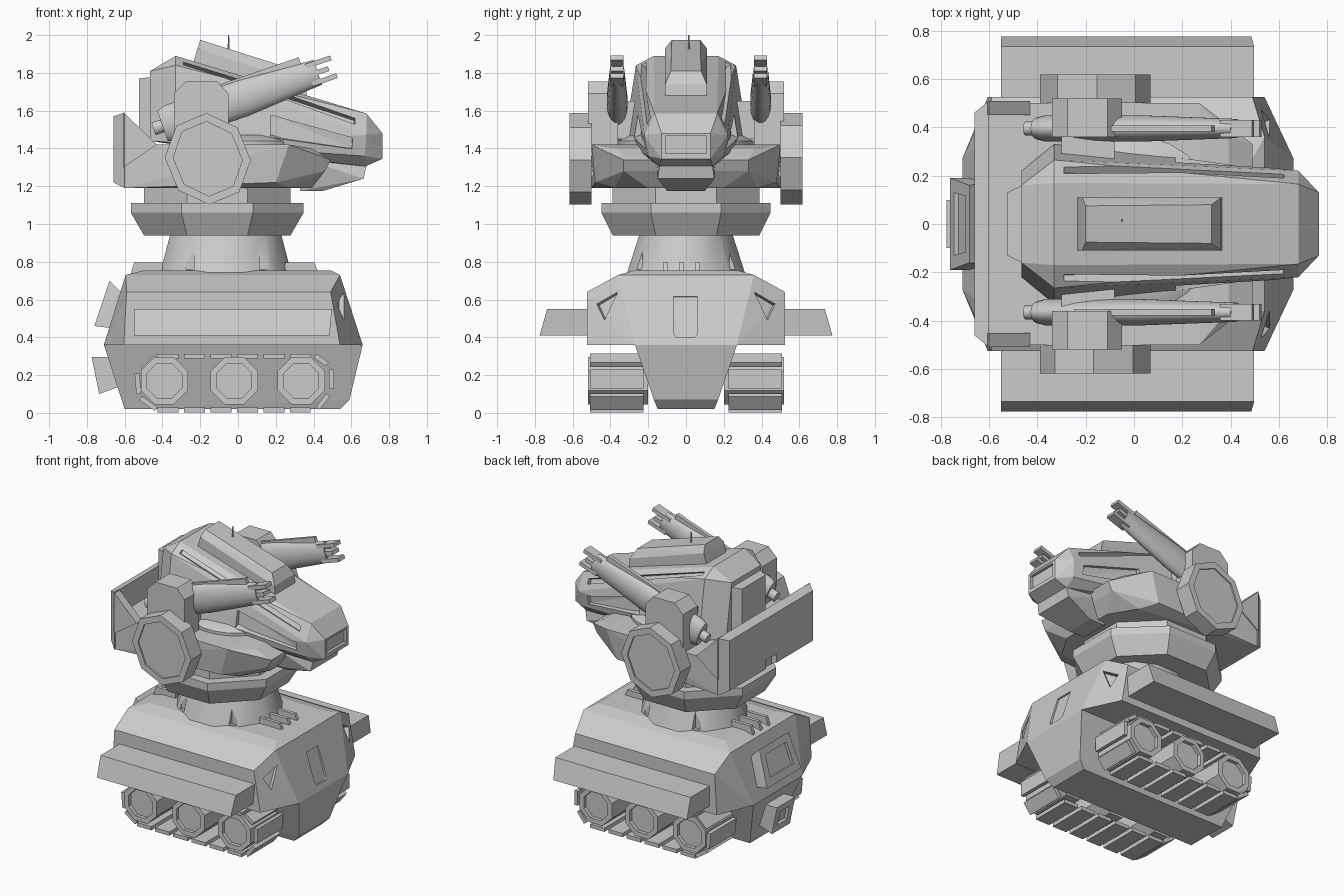
import bpy, bmesh
from math import pi, cos, sin, radians
from mathutils import Matrix, Vector

if "Cube" in bpy.data.objects:
    bpy.data.objects.remove(bpy.data.objects["Cube"])

GREY = (0.6, 0.6, 0.6, 1)
mat = bpy.data.materials.new("plain grey")
mat.use_nodes = True
mat.diffuse_color = GREY
mat.node_tree.nodes["Principled BSDF"].inputs["Base Color"].default_value = GREY
Y_AXIS = {s: Matrix.Rotation(-s * pi / 2, 4, 'X') for s in (1, -1)}
SIDES = ((1, "left"), (-1, "right"))


def finish(name, bm, matrix=Matrix(), smooth=False):
    bm.transform(matrix)
    bmesh.ops.recalc_face_normals(bm, faces=bm.faces)
    me = bpy.data.meshes.new(name)
    bm.to_mesh(me)
    bm.free()
    me.materials.append(mat)
    if smooth:
        me.shade_smooth()
        me.set_sharp_from_angle(angle=radians(35))
    ob = bpy.data.objects.new(name, me)
    bpy.context.collection.objects.link(ob)
    return ob


def hull(name, pts, mirror=True, matrix=Matrix()):
    """Faceted solid around points, mirrored across y."""
    bm = bmesh.new()
    for p in pts:
        bm.verts.new(p)
        if mirror:
            bm.verts.new((p[0], -p[1], p[2]))
    bmesh.ops.convex_hull(bm, input=bm.verts)
    bmesh.ops.delete(bm, geom=[v for v in bm.verts if not v.link_faces], context='VERTS')
    bmesh.ops.dissolve_limit(bm, angle_limit=radians(2), verts=bm.verts, edges=bm.edges)
    return finish(name, bm, matrix)


def box(name, lo, hi, matrix=Matrix()):
    pts = [(x, y, z) for x in (lo[0], hi[0]) for y in (lo[1], hi[1]) for z in (lo[2], hi[2])]
    return hull(name, pts, False, matrix)


def extrude_y(name, outline, y0, y1):
    return hull(name, [(x, y, z) for x, z in outline for y in (y0, y1)], False)


def spin(name, rings, sides, matrix, smooth=False):
    """Stack of (height, rx, ry) rings, capped at both ends."""
    bm = bmesh.new()
    loops = []
    for h, rx, ry in rings:
        angles = [(i + 0.5) * 2 * pi / sides for i in range(sides)]
        loops.append([bm.verts.new((rx * cos(a), ry * sin(a), h)) for a in angles])
    for a, b in zip(loops, loops[1:]):
        for i in range(sides):
            j = (i + 1) % sides
            bm.faces.new((a[i], a[j], b[j], b[i]))
    bm.faces.new(loops[0])
    bm.faces.new(loops[-1])
    return finish(name, bm, matrix, smooth)


def patch(a, b, c, d, u, v):
    """Four points inside quad abcd, u along ab and v along ad."""
    a, b, c, d = map(Vector, (a, b, c, d))
    return [a.lerp(b, s).lerp(d.lerp(c, s), t)
            for s, t in ((u[0], v[0]), (u[1], v[0]), (u[1], v[1]), (u[0], v[1]))]


def cut(target, cutter):
    mod = target.modifiers.new("cut", 'BOOLEAN')
    mod.object = cutter
    mod.solver = 'EXACT'
    dg = bpy.context.evaluated_depsgraph_get()
    me = bpy.data.meshes.new_from_object(target.evaluated_get(dg))
    target.modifiers.clear()
    target.data = me
    bpy.data.objects.remove(cutter)


def recess(target, pts, depth):
    pts = [Vector(p) for p in pts]
    n = (pts[1] - pts[0]).cross(pts[2] - pts[0]).normalized() * depth
    cut(target, hull("recess_cutter", [p + k * n for p in pts for k in (1, -1)], False))


def flip(p, s):
    return (p[0], p[1] * s, p[2])


# Lower body and keel
body = hull("lower_body", [
    (.54, .525, .36), (-.605, .525, .36), (.66, .27, .36), (-.71, .27, .36),
    (.49, .525, .64), (-.59, .525, .64), (.54, .36, .73), (-.595, .36, .73),
    (.49, .27, .755), (-.495, .27, .755)])
recess(body, [(.587, -.065, .62), (.587, .06, .62), (.646, .06, .42),
              (.65, .045, .4), (.65, -.05, .4), (.646, -.065, .42)], .02)
for s, side in SIDES:
    recess(body, [flip(p, s) for p in ((.52, .47, .575), (.558, .36, .64), (.557, .43, .49))], .025)
hull("keel", [(.66, .27, .36), (-.71, .27, .36), (.59, .17, .07), (.54, .15, .02), (-.6, .15, .02)])

# Rear hatch and tow box
hatch = hull("rear_hatch", [(-.68, .16, .7), (-.76, .19, .46), (-.62, .17, .64), (-.6, .19, .44)])
recess(hatch, patch((-.68, -.16, .7), (-.68, .16, .7), (-.76, .19, .46), (-.76, -.19, .46),
                    (.15, .85), (.2, .8)), .02)
tow = hull("tow_box", [(-.775, .1, .295), (-.735, .1, .1), (-.66, .1, .295), (-.6, .1, .15)])
recess(tow, patch((-.775, -.1, .295), (-.775, .1, .295), (-.735, .1, .1), (-.735, -.1, .1),
                  (.25, .75), (.25, .75)), .02)

# Side fenders, wheels and track pads
pads = [(-.37 + .14 * i, z, 0, .11) for i in range(6) for z in (.3, .015)]
pads += [(-.47, .26, -45, .1), (-.53, .155, 85, .11), (-.475, .05, 35, .1),
         (.44, .28, 35, .08), (.495, .18, 90, .1), (.45, .06, -52, .09)]
for s, side in SIDES:
    hull(side + "_fender", [flip(p, s) for p in (
        (-.55, .5, .41), (-.55, .5, .55), (-.55, .775, .41), (-.55, .735, .55),
        (.485, .5, .41), (.497, .5, .55), (.485, .775, .41), (.497, .735, .55))], False)
    for x in (-.39, -.02, .335):
        spin(side + "_wheel", [(.2, .135, .135), (.52, .135, .135), (.52, .1, .1), (.495, .1, .1)],
             8, Matrix.Translation((x, 0, .17)) @ Y_AXIS[s])
    for x, z, angle, length in pads:
        place = Matrix.Translation((x, s * .3675, z)) @ Matrix.Rotation(radians(angle), 4, 'Y')
        box(side + "_track_pad", (-length / 2, -.142, -.013), (length / 2, .142, .013), place)

# Deck fins in front of and behind the neck
for y in (-.11, -.025, .06):
    extrude_y("front_fin", [(.25, .73), (.25, .795), (.405, .795), (.43, .73)], y - .012, y + .012)
    extrude_y("rear_fin", [(-.4, .73), (-.4, .795), (-.55, .795), (-.57, .73)], y - .012, y + .012)

# Neck with slots, turning ring and collar
neck_at = Matrix.Translation((-.065, 0, 0))
neck = spin("neck", [(.72, .365, .33), (.96, .3, .25)], 12, neck_at, True)
for sx in (1, -1):
    for sy in (1, -1):
        x, y = -.06 + sx * .195, sy * .28
        cut(neck, box("slot_cutter", (x - .022, y - .05, .76), (x + .022, y + .05, .89)))
ring_at = Matrix.Translation((-.11, 0, 0))
spin("turning_ring", [(.94, .42, .42), (1.06, .495, .485), (1.112, .495, .485)], 8, ring_at)
spin("collar", [(1.1, .42, .42), (1.2, .42, .42)], 8, ring_at)

# Turret base, rear plate and deck disc
hull("turret_base", [(-.6, .5, 1.42), (.27, .5, 1.42), (.39, .36, 1.4), (.49, .33, 1.34),
                     (.46, .33, 1.28), (-.6, .5, 1.19), (.2, .48, 1.22), (.28, .38, 1.19),
                     (.39, .2, 1.19)])
plate = hull("rear_plate", [(-.66, .46, 1.22), (-.66, .46, 1.57), (-.6, .51, 1.19), (-.6, .51, 1.59)])
cut(plate, box("notch_cutter", (-.7, -.06, 1.1), (-.62, .06, 1.28)))
for s, side in SIDES:
    extrude_y(side + "_cheek", [(-.605, 1.59), (-.43, 1.42), (-.605, 1.3)], s * .45, s * .508)
spin("deck_disc", [(1.4, .33, .36), (1.44, .33, .36), (1.47, .27, .3)], 24,
     Matrix.Translation((.02, 0, 0)), True)

# Head with chamfer slots, side panels and nose window
top_back, top_front = (-.33, .17, 1.89), (.68, .165, 1.585)
mid_back, mid_front = (-.33, .265, 1.84), (.68, .22, 1.47)
low_back, low_front = (-.33, .33, 1.43), (.67, .2, 1.36)
nose_top, nose_low = (.765, .13, 1.48), (.765, .13, 1.345)
head = hull("head", [top_back, top_front, mid_back, mid_front, low_back, low_front, nose_top,
                     nose_low, (-.465, .16, 1.81), (-.465, .22, 1.44), (.675, .14, 1.305),
                     (-.2, .2, 1.4)])
for s, side in SIDES:
    recess(head, patch(*[flip(p, s) for p in (top_back, top_front, mid_front, mid_back)],
                       (.04, .94), (.4, .68)), .025)
    recess(head, patch(*[flip(p, s) for p in (mid_back, mid_front, low_front, low_back)],
                       (.5, .93), (.3, .75)), .02)
recess(head, patch(flip(nose_top, -1), nose_top, nose_low, flip(nose_low, -1),
                   (.08, .92), (.1, .8)), .02)
hull("head_back_box", [(-.525, .13, 1.46), (-.525, .13, 1.77), (-.44, .17, 1.44), (-.44, .17, 1.78)])
hull("chin", [(.3, .15, 1.36), (.68, .14, 1.31), (.665, .15, 1.24), (.56, .14, 1.235),
              (.45, .1, 1.175), (.33, .1, 1.175)])

# Roof housing and antenna
hull("roof_housing", [(-.24, .11, 1.84), (-.215, .11, 1.93), (-.2, .075, 1.975), (.365, .11, 1.67),
                      (.36, .11, 1.74), (.32, .08, 1.81)])
spin("antenna", [(1.9, .006, .006), (2.0, .004, .004)], 6, Matrix.Translation((-.05, .015, 0)))

# Arms: shoulder, hub and elliptical barrel with claw muzzle
for s, side in SIDES:
    extrude_y(side + "_shoulder", [(-.34, 1.25), (-.34, 1.69), (-.275, 1.755), (-.11, 1.755),
                                   (-.05, 1.69), (-.05, 1.25)], s * .36, s * .52)
    box(side + "_axle", (-.3, min(s * .2, s * .4), 1.45), (-.08, max(s * .2, s * .4), 1.65))
    turn = Matrix.Rotation(pi / 8, 4, 'Z')
    spin(side + "_hub", [(.5, .225, .245), (.618, .225, .245), (.618, .18, .2), (.608, .18, .2)],
         8, Matrix.Translation((-.16, 0, 1.345)) @ Y_AXIS[s] @ turn)
    barrel_at = Matrix.Translation((-.4, .015 + s * .38, 1.52)) @ Matrix.Rotation(radians(71), 4, 'Y')
    spin(side + "_barrel", [(-.05, .035, .03), (0, .035, .03), (0, .085, .045), (.04, .1, .055),
                            (.45, .1, .055), (.87, .07, .04), (.87, .05, .03), (.83, .05, .03)],
         20, barrel_at, True)
    box(side + "_barrel_rail", (-.108, -.013, .2), (-.06, .013, .8), barrel_at)
    for x in (-.05, 0, .05):
        box(side + "_claw", (x - .013, -.035, .82), (x + .013, .035, .93 + abs(x) * .6), barrel_at)
